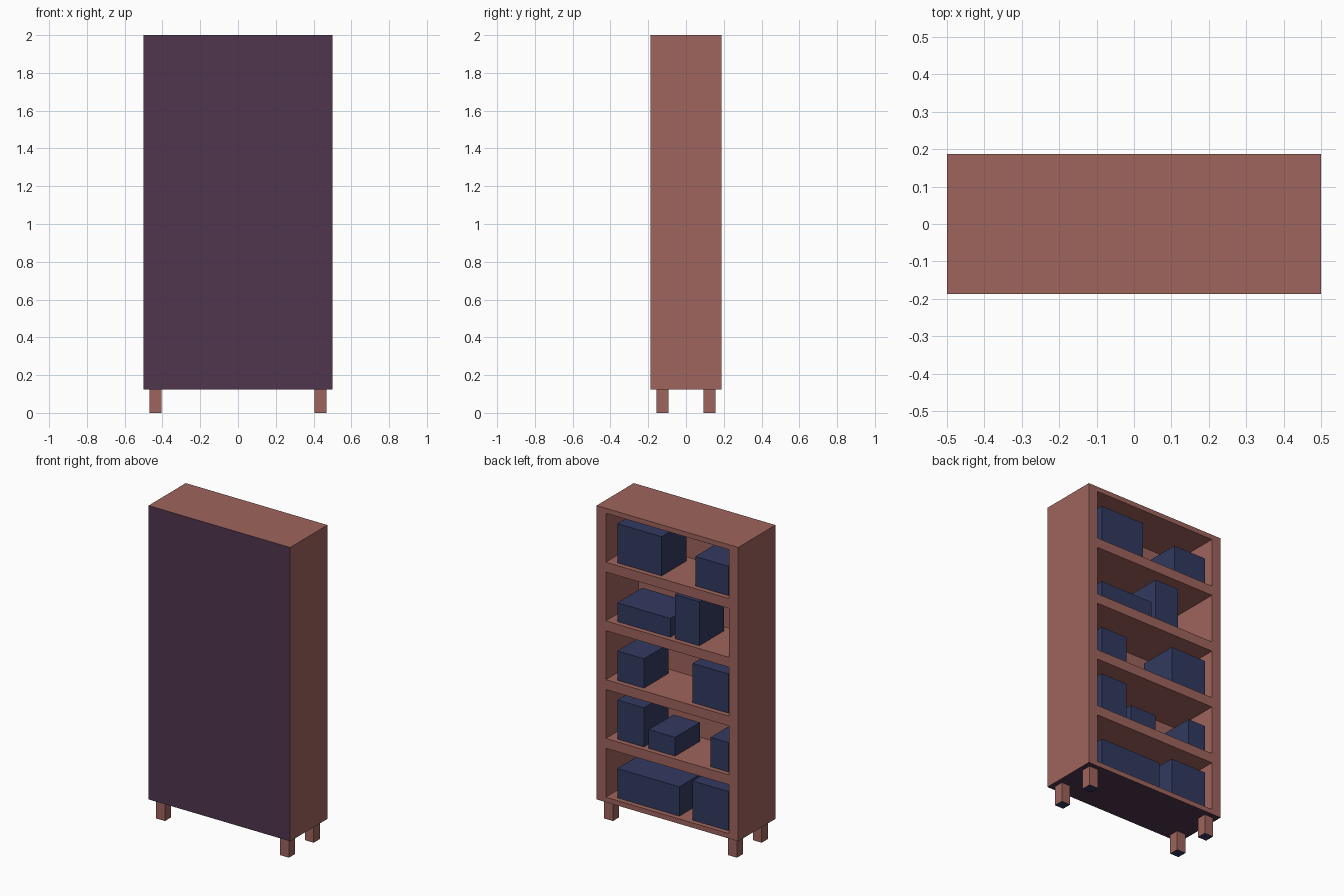
import bpy, bmesh
from mathutils import Vector

if "Cube" in bpy.data.objects:
    bpy.data.objects.remove(bpy.data.objects["Cube"])


def material(name, rgb):
    m = bpy.data.materials.new(name)
    m.diffuse_color = (*rgb, 1.0)
    m.use_nodes = True
    m.node_tree.nodes["Principled BSDF"].inputs["Base Color"].default_value = m.diffuse_color
    return m


WOOD = material("red brown wood", (0.347, 0.127, 0.107))
PLUM = material("dark plum", (0.080, 0.0356, 0.074))
NAVY = material("navy blue", (0.031, 0.042, 0.116))


def boxes(name, extents, mats):
    """One mesh object made of axis-aligned boxes, each (low corner, high corner)."""
    bm = bmesh.new()
    for lo, hi in extents:
        lo, hi = Vector(lo), Vector(hi)
        made = bmesh.ops.create_cube(bm, size=1.0)["verts"]
        bmesh.ops.scale(bm, vec=hi - lo, verts=made)
        bmesh.ops.translate(bm, vec=(lo + hi) / 2, verts=made)
    bm.normal_update()
    mesh = bpy.data.meshes.new(name)
    bm.to_mesh(mesh)
    bm.free()
    for m in mats:
        mesh.materials.append(m)
    obj = bpy.data.objects.new(name, mesh)
    bpy.context.collection.objects.link(obj)
    return obj


U = 1 / 32
HALF_D = 6 * U          # half the cabinet depth
INNER_Y = -0.14         # inner face of the closed panel
FLOORS = [(5 + 12 * i) * U for i in range(5)]   # shelf tops, lowest first

# Cabinet: plum on the closed front and underside
cabinet = boxes("cabinet", [((-0.5, -HALF_D, 4 * U), (0.5, HALF_D, 2.0))], [WOOD, PLUM])
for p in cabinet.data.polygons:
    if p.normal.y < -0.5 or p.normal.z < -0.5:
        p.material_index = 1

# Five open compartments cut in from the back
cutter = boxes("compartment_cutter",
               [((-0.435, INNER_Y, z), (0.435, 0.3, z + 10 * U)) for z in FLOORS],
               [WOOD, PLUM])
cutter.hide_render = True
cutter.hide_viewport = True
cutter.display_type = 'WIRE'
cut = cabinet.modifiers.new("compartments", 'BOOLEAN')
cut.operation = 'DIFFERENCE'
cut.solver = 'EXACT'
cut.object = cutter

# Legs with dark feet
for sx, side in ((-1, "left"), (1, "right")):
    for sy, end in ((-1, "front"), (1, "back")):
        x, y = sx * 14 * U, sy * 4 * U
        leg = boxes(f"{end}_{side}_leg", [((x - U, y - U, 0), (x + U, y + U, 4 * U))],
                    [WOOD, NAVY])
        for p in leg.data.polygons:
            if p.normal.z < -0.5:
                p.material_index = 1

# Stored boxes per shelf, lowest first: (start, end) from the +x side, height
ROWS = [
    [(0.125, 0.5625, 6 * U), (0.656, 0.908, 8 * U)],
    [(0.125, 0.3125, 8 * U), (0.346, 0.533, 0.12), (0.783, 0.908, 6 * U)],
    [(0.125, 0.3125, 6 * U), (0.656, 0.908, 8 * U)],
    [(0.125, 0.5, 0.12), (0.533, 0.703, 9 * U)],
    [(0.125, 0.4375, 8 * U), (0.675, 0.908, 6 * U)],
]
for row, (floor, items) in enumerate(zip(FLOORS, ROWS), 1):
    for n, (a, b, h) in enumerate(items, 1):
        boxes(f"shelf_{row}_box_{n}",
              [((0.5 - b, -3 * U, floor), (0.5 - a, 5 * U, floor + h))], [NAVY])
